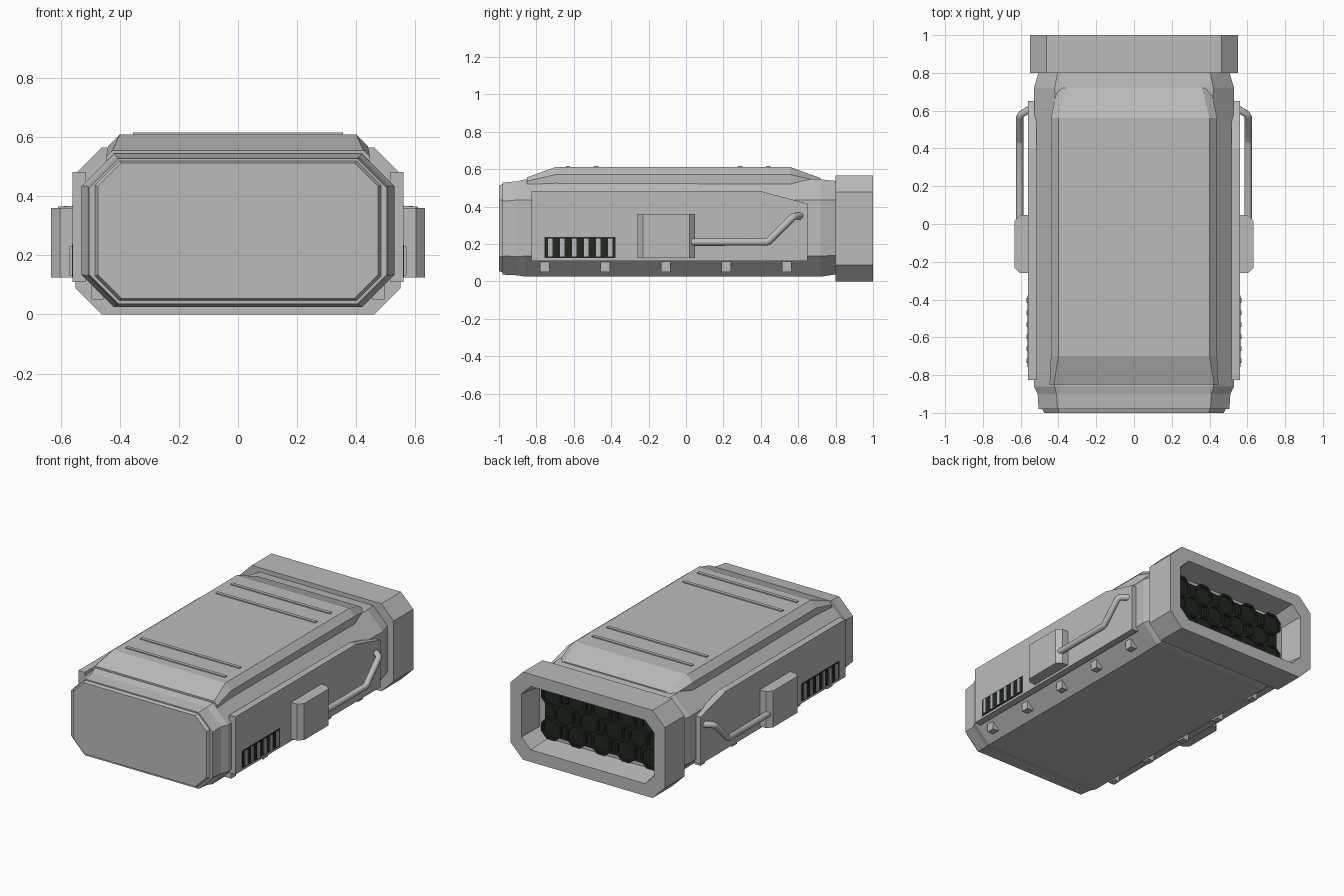
import bpy, bmesh, math

if "Cube" in bpy.data.objects:
    bpy.data.objects.remove(bpy.data.objects["Cube"])


def material(name, rgb):
    m = bpy.data.materials.new(name)
    m.diffuse_color = (*rgb, 1)
    m.use_nodes = True
    m.node_tree.nodes["Principled BSDF"].inputs["Base Color"].default_value = m.diffuse_color
    return m


GREY = material("hull grey", (0.5, 0.5, 0.5))
DARK = material("dark green", (0.013, 0.022, 0.013))


def finish(name, bm, mat):
    bmesh.ops.recalc_face_normals(bm, faces=bm.faces)
    me = bpy.data.meshes.new(name)
    bm.to_mesh(me)
    bm.free()
    me.materials.append(mat)
    ob = bpy.data.objects.new(name, me)
    bpy.context.collection.objects.link(ob)
    return ob


def loft(name, rings, mat=GREY):
    """Skin a run of equal-length rings and cap both ends."""
    bm = bmesh.new()
    vs = [[bm.verts.new(p) for p in r] for r in rings]
    n = len(rings[0])
    for a, b in zip(vs, vs[1:]):
        for i in range(n):
            j = (i + 1) % n
            bm.faces.new((a[i], a[j], b[j], b[i]))
    bm.faces.new(vs[0])
    bm.faces.new(vs[-1])
    return finish(name, bm, mat)


def octagon(y, hx, z0, z1, c):
    half = [(hx - c, z0), (hx, z0 + c), (hx, z1 - c), (hx - c, z1)]
    pts = half + [(-x, z) for x, z in reversed(half)]
    return [(x, y, z) for x, z in pts]


def box(name, x, y, z, mat=GREY):
    return loft(name, [[(x[0], v, z[0]), (x[1], v, z[0]), (x[1], v, z[1]), (x[0], v, z[1])]
                       for v in y], mat)


# Main hull with a stepped nose and tapered tail
loft("hull", [octagon(*r) for r in [
    (-1.0, 0.475, 0.055, 0.513, 0.08),
    (-0.98, 0.485, 0.047, 0.52, 0.083),
    (-0.98, 0.505, 0.036, 0.528, 0.10),
    (-0.90, 0.51, 0.032, 0.535, 0.10),
    (-0.86, 0.53, 0.025, 0.545, 0.11),
    (0.53, 0.525, 0.025, 0.545, 0.11),
    (0.72, 0.53, 0.025, 0.545, 0.11),
    (0.82, 0.50, 0.04, 0.535, 0.10)]])

# Rear collar with its recessed opening
loft("rear_collar", [octagon(*r) for r in [
    (0.80, 0.55, 0, 0.565, 0.088),
    (1.0, 0.55, 0, 0.565, 0.088),
    (1.0, 0.472, 0.078, 0.487, 0.065),
    (0.84, 0.455, 0.095, 0.47, 0.06)]])

# Dark backing and honeycomb of nozzle cells inside the collar
loft("grille_backing", [octagon(y, 0.41, 0.12, 0.445, 0.05) for y in (0.835, 0.85)], DARK)
for row, (z, count) in enumerate([(0.175, 5), (0.2825, 4), (0.39, 5)]):
    for i in range(count):
        cx = (i - (count - 1) / 2) * 0.177
        loft("nozzle_cell", [[(cx + r * math.cos(k * math.pi / 4 + math.pi / 8), y,
                               z + r * math.sin(k * math.pi / 4 + math.pi / 8))
                              for k in range(8)]
                             for y, r in ((0.835, 0.075), (0.87, 0.075), (0.87, 0.06), (0.858, 0.06))],
             DARK)


# Raised top cover with sloping ends
def cover_ring(y, xt, zt, xb, zb):
    half = [(xb, 0.52), (xb, zb), (xt, zt)]
    return [(x, y, z) for x, z in half + [(-x, z) for x, z in reversed(half)]]


loft("top_cover", [cover_ring(*r) for r in [
    (-0.85, 0.425, 0.556, 0.447, 0.535),
    (-0.70, 0.40, 0.61, 0.44, 0.57),
    (0.56, 0.40, 0.61, 0.44, 0.57),
    (0.72, 0.36, 0.552, 0.405, 0.535)]])

# Thin ribs across the cover
for y in (-0.63, -0.48, 0.29, 0.44):
    box("cover_rib", (-0.355, 0.355), (y - 0.011, y + 0.011), (0.60, 0.616))

for s in (-1, 1):
    # Side plate with a sloped rear corner
    outline = [(-0.825, 0.11), (0.65, 0.11), (0.65, 0.415), (0.40, 0.482), (-0.825, 0.482)]
    loft("side_plate", [[(s * x, y, z) for y, z in outline] for x in (0.515, 0.56)])

    # Vent with upright slats
    box("vent_back", (s * 0.555, s * 0.563), (-0.757, -0.378), (0.125, 0.237), DARK)
    for i in range(6):
        y = -0.725 + i * 0.064
        box("vent_slat", (s * 0.555, s * 0.57), (y - 0.012, y + 0.012), (0.132, 0.23))

    # Handle housing with chamfered ends
    plan = [(0.55, -0.26), (0.603, -0.26), (0.633, -0.23), (0.633, 0.018), (0.603, 0.048), (0.55, 0.048)]
    loft("handle_housing", [[(s * x, y, z) for x, y in plan] for z in (0.125, 0.36)])

    # Bent tube handle
    cu = bpy.data.curves.new("handle_tube", 'CURVE')
    cu.dimensions = '3D'
    cu.bevel_depth = 0.02
    cu.bevel_resolution = 2
    cu.use_fill_caps = True
    path = [(0.605, 0.02, 0.21), (0.605, 0.43, 0.21), (0.605, 0.445, 0.217),
            (0.605, 0.565, 0.338), (0.598, 0.58, 0.348), (0.55, 0.61, 0.35)]
    sp = cu.splines.new('POLY')
    sp.points.add(len(path) - 1)
    for p, (x, y, z) in zip(sp.points, path):
        p.co = (s * x, y, z, 1)
    cu.materials.append(GREY)
    bpy.context.collection.objects.link(bpy.data.objects.new("handle_tube", cu))

    # Lugs along the lower chamfer
    for i in range(5):
        y = -0.755 + i * 0.3235
        box("lower_lug", (s * 0.455, s * 0.497), (y - 0.025, y + 0.025), (0.05, 0.11))
